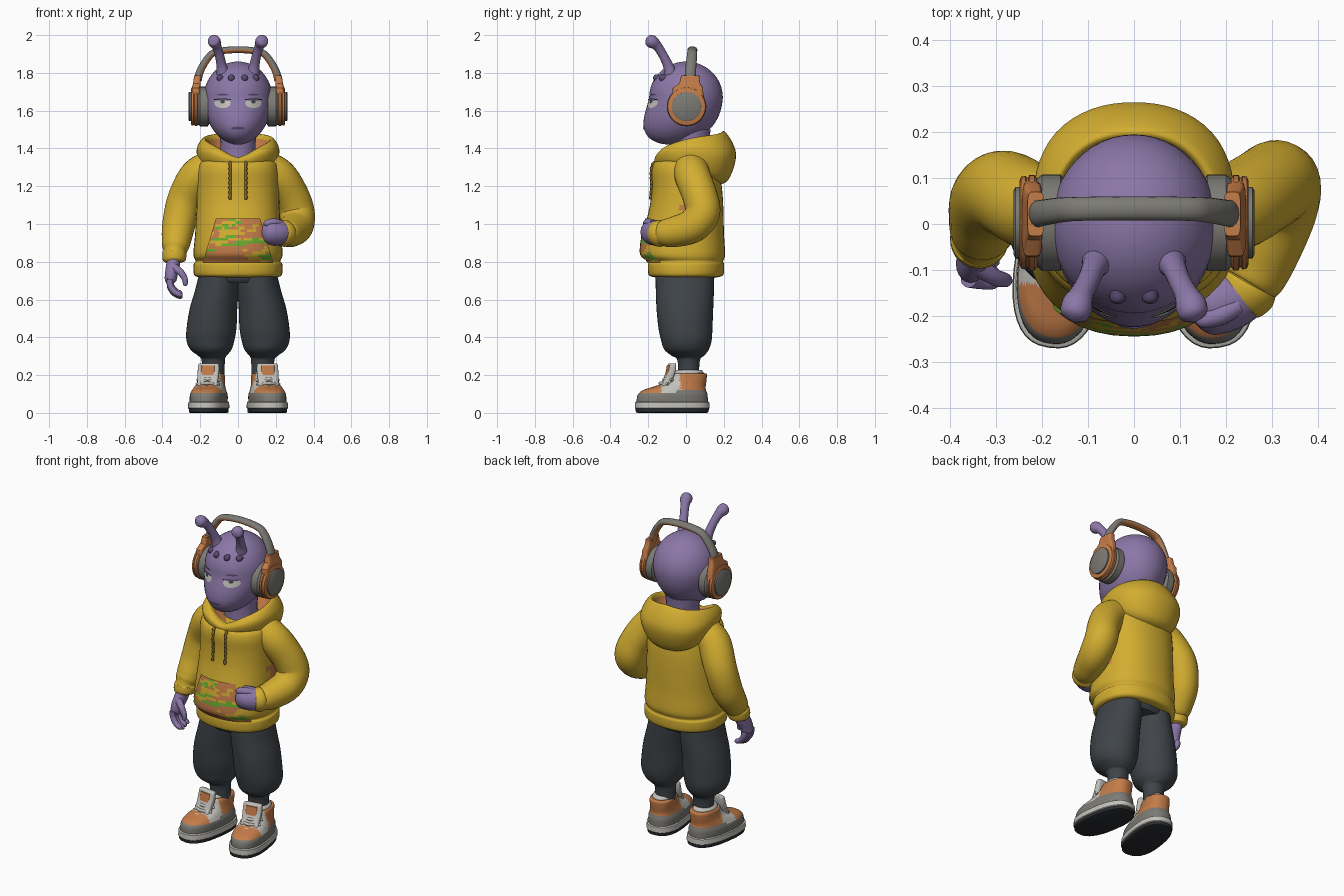
import bpy, bmesh, math, random
from mathutils import Vector, Matrix
from mathutils.bvhtree import BVHTree

cube = bpy.data.objects.get("Cube")
if cube:
    bpy.data.objects.remove(cube, do_unlink=True)


def material(name, *rgb):
    m = bpy.data.materials.new(name)
    m.use_nodes = True
    m.diffuse_color = (*rgb, 1)
    m.node_tree.nodes["Principled BSDF"].inputs["Base Color"].default_value = (*rgb, 1)
    return m


purple = material("purple_skin", .26, .185, .39)
plum = material("dark_plum", .1, .07, .16)
mustard = material("mustard_cloth", .65, .42, .03)
ochre = material("ochre_cord", .22, .13, .02)
orange = material("orange", .55, .2, .065)
grey = material("warm_grey", .2, .195, .175)
white = material("off_white", .54, .53, .49)
charcoal = material("charcoal_cloth", .05, .058, .066)
rubber = material("black_rubber", .022, .024, .028)
green = material("green_print", .13, .42, .03)

MIRROR = {s: Matrix.Diagonal((s, 1, 1, 1)) for s in (1, -1)}
SIDES = ((1, "left"), (-1, "right"))


def smooth(pts, k=5):
    """Catmull-Rom interpolation of tuples of any length."""
    out = []
    for i in range(len(pts) - 1):
        a, b, c, d = pts[max(i - 1, 0)], pts[i], pts[i + 1], pts[min(i + 2, len(pts) - 1)]
        for t in (j / k for j in range(k)):
            out.append(tuple(q + .5 * t * (r - p + t * (2 * p - 5 * q + 4 * r - s + t * (3 * (q - r) + s - p)))
                             for p, q, r, s in zip(a, b, c, d)))
    return out + [pts[-1]]


def grid(name, rows, mats, rule=None, M=MIRROR[1], wrap=True, loop=False, cap=True, angle=50):
    """Skin rows of points into one object; rule picks each face's material."""
    bm = bmesh.new()
    vs = [[bm.verts.new(p) for p in row] for row in rows]
    R, C = len(vs), len(vs[0])
    for i in range(R if loop else R - 1):
        for j in range(C if wrap else C - 1):
            a, b, k = vs[i], vs[(i + 1) % R], (j + 1) % C
            bm.faces.new((a[j], a[k], b[k], b[j]))
    if cap:
        bm.faces.new(vs[0])
        bm.faces.new(vs[-1])
    bm.faces.index_update()
    bmesh.ops.recalc_face_normals(bm, faces=bm.faces[:])
    for f in bm.faces:
        f.smooth = True
        f.material_index = rule(f) if rule else 0
    bm.transform(M)
    bmesh.ops.recalc_face_normals(bm, faces=bm.faces[:])
    me = bpy.data.meshes.new(name)
    bm.to_mesh(me)
    bm.free()
    me.set_sharp_from_angle(angle=math.radians(angle))
    for m in mats:
        me.materials.append(m)
    ob = bpy.data.objects.new(name, me)
    bpy.context.collection.objects.link(ob)
    return ob


def loft(name, rings, mats, e=2, n=40, k=5, **kw):
    """Stack of superellipses given as (cx, cy, z, rx, ry)."""
    def pw(v):
        return math.copysign(abs(v) ** (2 / e), v)
    ang = [2 * math.pi * i / n for i in range(n)]
    rows = [[(cx + rx * pw(math.cos(a)), cy + ry * pw(math.sin(a)), z) for a in ang]
            for cx, cy, z, rx, ry in (smooth(rings, k) if k else rings)]
    return grid(name, rows, mats, **kw)


def tube(name, pts, mats, n=20, k=5, flat=1, ref=(0, 1, 0), **kw):
    """Round tube through (x, y, z, radius); flat widens it along the ref axis."""
    p = smooth(pts, k) if k else pts
    c, side, rows = [Vector(q[:3]) for q in p], Vector(ref), []
    for i, q in enumerate(p):
        t = (c[min(i + 1, len(c) - 1)] - c[max(i - 1, 0)]).normalized()
        side = (side - t * side.dot(t)).normalized()
        up = t.cross(side)
        rows.append([c[i] + q[3] * (side * flat * math.cos(a) + up * math.sin(a))
                     for a in (2 * math.pi * j / n for j in range(n))])
    return grid(name, rows, mats, **kw)


def surface(ob):
    bvh = BVHTree.FromPolygons([v.co for v in ob.data.vertices], [p.vertices for p in ob.data.polygons])

    def at(x, z, off):
        hit = bvh.ray_cast(Vector((x, -1, z)), Vector((0, 1, 0)))[0]
        return (x, (hit.y if hit else 0) - off, z)
    return at


# Head: a ball whose lower front is drawn down and forward into a jaw
def head_point(a, b):
    w, r = math.cos(b), math.sin(b)
    k, v = max(-w, 0), r * math.sin(a)
    return (.181 * r * math.cos(a), .195 * v * (1 - .06 * k) - .08 * k ** 1.3 * (1 - v),
            1.67 + w * (.19 if w > 0 else .25))


head = grid("head", [[head_point(math.tau * i / 48, .01 + 3.12 * j / 32) for i in range(48)]
                     for j in range(33)], [purple])
face = surface(head)
tube("neck", [(0, .035, 1.31, .1), (0, .03, 1.4, .092), (0, .03, 1.5, .1)], [purple])
tube("nose", [(0, -.18, 1.6, .01), (0, -.197, 1.565, .016), (0, -.202, 1.545, .018), (0, -.2, 1.525, .007)], [purple])


def face_patch(name, cx, cz, w, h, mat, off=.004, top=9):
    rows = [[face(cx + w * r * math.cos(a), min(cz + h * r * math.sin(a), top), off)
             for a in (math.tau * i / 24 for i in range(24))] for r in (.01, .35, .7, 1)]
    grid(name, rows, [mat], cap=False)


face_patch("mouth", 0, 1.507, .036, .008, plum)
for s, side in SIDES:
    face_patch(side + "_eye", s * .082, 1.64, .043, .027, white, top=1.655)
    face_patch(side + "_pupil", s * .082, 1.648, .012, .01, charcoal, .007, 1.655)
    face_patch(side + "_eyelid", s * .082, 1.659, .046, .005, plum, .009)
    face_patch(side + "_brow", s * .08, 1.685, .03, .005, plum)
    for i, x in enumerate((.035, .095)):
        p = face(s * x, 1.773, 0)
        tube(f"{side}_forehead_bump_{i}", [(p[0], p[1] + d, p[2], r) for d, r in
             ((.02, .018), (0, .018), (-.01, .014), (-.015, .004))], [plum], n=12, k=3, ref=(1, 0, 0))
    tube(side + "_antenna", [(.078, -.08, 1.79, .036), (.087, -.095, 1.84, .027), (.1, -.125, 1.9, .024),
         (.114, -.153, 1.943, .026), (.124, -.177, 1.963, .034), (.13, -.2, 1.974, .029),
         (.133, -.211, 1.978, .008)], [purple], M=MIRROR[s])

    # Headphone cup in stepped rounds along x
    for part, mat, steps in (
            ("cushion", grey, ((.15, .09), (.16, .105), (.2, .105), (.217, .092))),
            ("housing", orange, ((.21, .095), (.217, .104), (.228, .104), (.23, .098), (.234, .098),
                                 (.236, .102), (.246, .1), (.25, .09))),
            ("cap", grey, ((.245, .078), (.258, .078), (.262, .071)))):
        tube(f"{side}_cup_{part}", [(x, .003, 1.622, r) for x, r in steps], [mat], n=36, k=0,
             M=MIRROR[s], angle=35)
    loft(side + "_cup_bracket", [(.222, .01, 1.64, .022, .085), (.222, .01, 1.72, .022, .08),
         (.218, .02, 1.745, .02, .055), (.214, .022, 1.785, .018, .048)], [orange], e=5, k=0, M=MIRROR[s], angle=35)


# Headband with a coloured underside
def band_rule(f):
    c = f.calc_center_median()
    inward = f.normal.dot((Vector((0, .03, 1.7)) - c).normalized())
    return int(inward > (.12 if abs(c.x) < .125 else .5))


half = [(.213, .022, 1.76, .021), (.2, .024, 1.81, .02), (.163, .03, 1.873, .019), (.118, .033, 1.91, .018)]
tube("headband", half + [(0, .034, 1.923, .018)] + [(-x, y, z, r) for x, y, z, r in half[::-1]],
     [grey, orange], n=16, flat=1.45, rule=band_rule)


# Hooded top, with a small orange panel behind the bent arm
def side_panel(f):
    c = f.calc_center_median()
    return int(f.normal.x > .8 and .96 < c.z < 1.1 and -.02 < c.y < .07)


torso = loft("torso", [(0, 0, .718, .2, .165), (0, 0, .73, .232, .197), (0, 0, .785, .235, .202),
                       (0, 0, .803, .224, .196), (0, -.014, .84, .236, .221), (0, -.012, .95, .227, .213),
                       (0, .003, 1.1, .219, .194), (0, .004, 1.2, .218, .185), (0, -.005, 1.29, .214, .177),
                       (0, -.007, 1.335, .188, .15), (0, 0, 1.35, .09, .08)], [mustard, orange], e=2.25,
             rule=side_panel)
chest = surface(torso)

# Hood: (radius, height) from lining to tucked edge, at stations from front to back
stations = [((.09, 1.34), (.13, 1.345), (.17, 1.352), (.195, 1.34), (.19, 1.31), (.16, 1.29)),
            ((.1, 1.36), (.145, 1.385), (.18, 1.415), (.215, 1.385), (.205, 1.33), (.17, 1.3)),
            ((.1, 1.36), (.15, 1.41), (.18, 1.455), (.217, 1.4), (.205, 1.32), (.16, 1.28)),
            ((.1, 1.36), (.15, 1.42), (.182, 1.475), (.24, 1.375), (.205, 1.255), (.14, 1.22)),
            ((.1, 1.36), (.14, 1.43), (.172, 1.492), (.235, 1.375), (.195, 1.235), (.125, 1.205))]
fine = smooth([tuple(v for p in st for v in p) for st in stations], 8)
rows = []
for i in range(64):
    a, st = math.tau * i / 64, fine[min(i, 64 - i)]
    rows.append([(r * math.sin(a), .03 - r * math.cos(a), z)
                 for r, z in smooth([st[j:j + 2] for j in range(0, 12, 2)], 5)])
grid("hood", rows, [mustard, orange], lambda f: int(f.index % 25 < 7), wrap=False, loop=True, cap=False, angle=80)

for s, side in SIDES:
    cord = [chest(s * (.04 + .003 * (i % 2)), 1.13 + .0125 * i, .004) for i in range(17)]
    tube(side + "_drawstring", [(*p, .006 + .003 * (i % 2)) for i, p in enumerate(cord)], [ochre], n=8, k=2)

# Front pocket with a blocky print made of short horizontal runs
rng, run = random.Random(4), [0, 0]


def print_rule(f):
    c = f.calc_center_median()
    if run[0] <= 0:
        run[0] = rng.randint(2, 8)
        if c.z < .885:
            odds = (1, 0, 0) if c.x < .0 else (6, 3, 1) if c.x < .1 else (2, 6, 2)
        elif c.z < .94:
            odds = (3, 3, 5)
        else:
            odds = (8, 1, 1) if c.x > 0 else (2, 7, 1)
        run[1] = rng.choices((0, 1, 2), odds)[0]
    run[0] -= 1
    return run[1]


rows = []
for j in range(17):
    z = .795 + .235 * j / 16
    w = .187 - .07 * j / 16
    rows.append([chest(w * (i / 20 - 1), z, .009) for i in range(41)])
grid("pocket", rows, [orange, mustard, green], print_rule, wrap=False, cap=False)

# Sleeves: one hanging, one bent towards the pocket
shoulder = [(.14, .025, 1.3, .092), (.218, .036, 1.25, .095)]
tube("right_sleeve", shoulder + [(.282, .068, 1.13, .092), (.313, .05, 1.0, .088), (.327, .005, .91, .077),
     (.333, -.02, .872, .068), (.335, -.028, .858, .058), (.336, -.03, .845, .064), (.338, -.038, .81, .061),
     (.338, -.04, .797, .045)], [mustard], M=MIRROR[-1], n=28)
tube("left_sleeve", shoulder + [(.283, .073, 1.15, .093), (.313, .088, 1.06, .093), (.31, .035, .99, .09),
     (.28, -.055, .96, .082), (.26, -.11, .952, .073), (.252, -.126, .95, .065), (.244, -.138, .95, .071),
     (.224, -.16, .95, .064), (.22, -.164, .95, .045)], [mustard], n=28)

# Hands
tube("right_palm", [(.338, -.04, .83, .036), (.343, -.055, .79, .036), (.352, -.08, .74, .034),
     (.357, -.088, .7, .03), (.357, -.088, .68, .012)], [purple], flat=1.3, M=MIRROR[-1])
for i in range(4):
    y, d = -.122 + .023 * i, .008 * abs(i - 1)
    tube(f"right_finger_{i}", [(.36, y, .71, .017), (.358, y, .665 + d, .017), (.335, y - .004, .632 + d, .016),
         (.305, y - .006, .617 + d, .014), (.293, y - .006, .615 + d, .004)], [purple], n=12, M=MIRROR[-1])
tube("right_thumb", [(.345, -.09, .775, .022), (.305, -.115, .745, .019), (.282, -.122, .71, .016),
     (.279, -.122, .68, .012), (.279, -.122, .672, .003)], [purple], n=12, M=MIRROR[-1])
tube("left_hand", [(.255, -.125, .95, .05), (.23, -.152, .952, .064), (.19, -.17, .955, .068),
     (.15, -.182, .962, .06), (.125, -.188, .967, .025)], [purple])
tube("left_thumb", [(.225, -.178, .998, .022), (.19, -.198, 1.008, .022), (.15, -.21, 1.003, .018),
     (.135, -.212, 1.0, .004)], [purple], n=12)

# Trousers
loft("hips", [(0, -.003, .69, .19, .14), (0, -.003, .71, .207, .152), (0, -.003, .75, .212, .158)], [charcoal])
for s, side in SIDES:
    M = MIRROR[s]
    loft(side + "_trouser_leg", [(.1, -.006, .74, .105, .155), (.112, -.006, .65, .115, .154),
         (.13, -.006, .55, .126, .15), (.14, -.003, .45, .132, .143), (.146, .002, .385, .127, .134),
         (.143, .003, .335, .109, .118), (.136, .01, .302, .075, .085), (.131, .014, .28, .062, .06),
         (.13, .014, .19, .058, .054)], [charcoal], M=M)

    # Shoe built facing forward, then turned outward
    S = M @ Matrix.Translation((.155, -.073, 0)) @ Matrix.Rotation(math.radians(9), 4, "Z")
    loft(side + "_sole", [(0, 0, 0, .092, .183), (0, 0, .004, .098, .193), (0, 0, .022, .099, .195),
         (0, 0, .026, .103, .199), (0, 0, .056, .101, .197), (0, 0, .06, .096, .19)], [rubber, white], e=2.5,
         k=0, M=S, angle=35, rule=lambda f: int(f.calc_center_median().z > .023))

    def shoe_rule(f):
        c = f.calc_center_median()
        if c.z < .108 or (c.z < .118 and c.y > .0):
            return 0
        return 1 if c.y < -.068 or c.y > .03 else 2

    loft(side + "_shoe_upper", [(0, 0, .055, .094, .19), (0, .002, .095, .094, .186), (0, .012, .12, .085, .168),
         (0, .035, .136, .079, .143), (0, .062, .153, .073, .118), (0, .083, .175, .07, .1),
         (0, .094, .205, .067, .09), (0, .094, .21, .052, .076)], [grey, orange, white], e=2.4, n=64,
         M=S, rule=shoe_rule)
    loft(side + "_shoe_collar", [(0, .088, .2, .056, .074), (0, .088, .215, .06, .078), (0, .088, .228, .05, .068)],
         [white], M=S)
    loft(side + "_shoe_tongue", [(0, -.052, .125, .055, .025), (0, -.027, .17, .054, .022),
         (0, -.009, .215, .057, .02), (0, -.001, .255, .055, .017), (0, .001, .262, .045, .01)],
         [white], e=4, M=S)
    loft(side + "_tongue_patch", [(0, -.019, .2, .035, .016), (0, -.009, .25, .035, .016)], [orange],
         e=6, k=0, M=S)
    for i in range(3):
        y, z = -.087 + .022 * i, .135 + .022 * i
        tube(f"{side}_lace_{i}", [(-.06, y + .035, z - .005, .008), (0, y, z, .009), (.06, y + .035, z - .005, .008)],
             [white], n=8, M=S)
